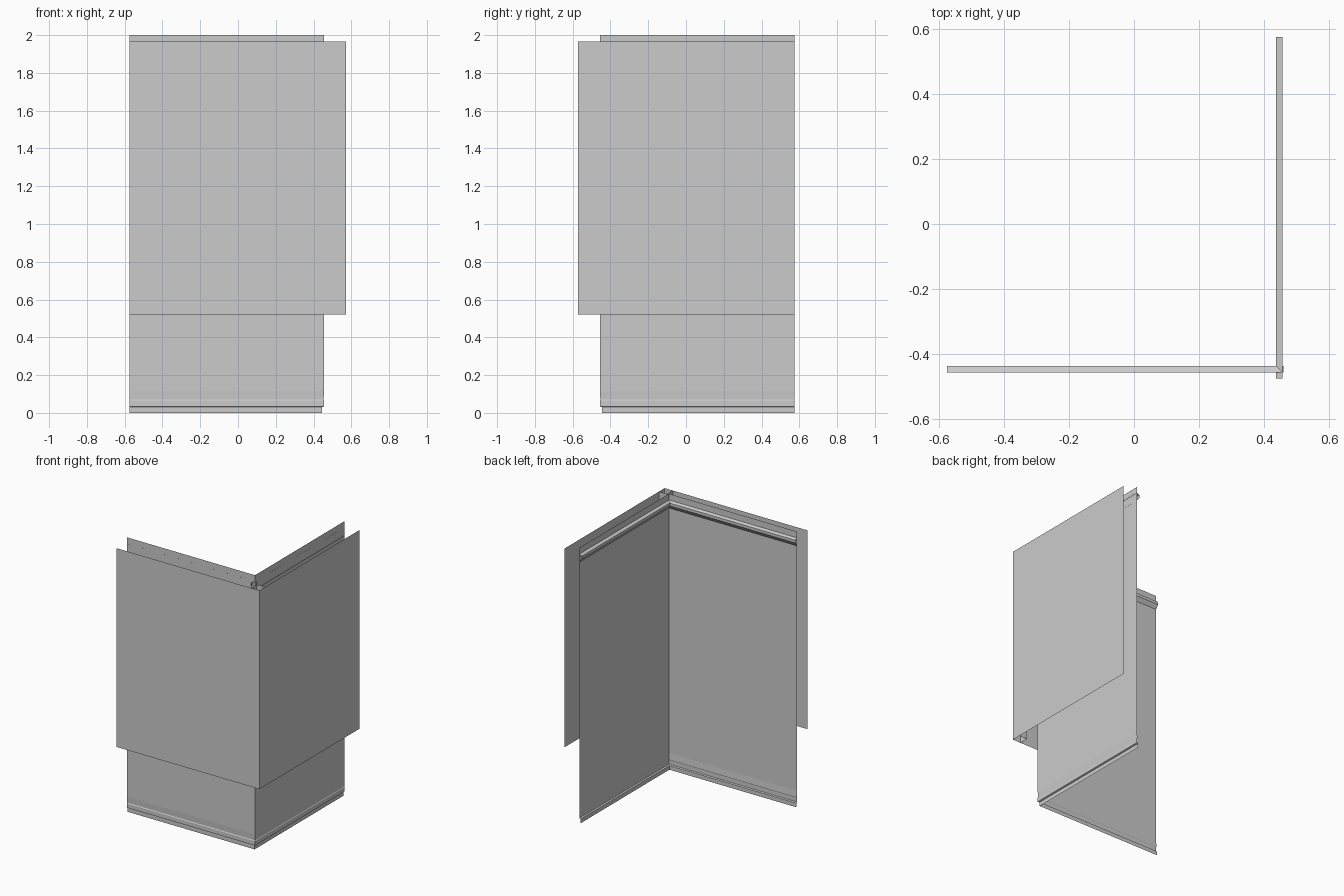
import bpy
import bmesh

cube = bpy.data.objects.get("Cube")
if cube:
    bpy.data.objects.remove(cube, do_unlink=True)

# One grey sheet-metal finish
grey = bpy.data.materials.new("sheet_grey")
grey.use_nodes = True
COLOUR = (0.6, 0.6, 0.6, 1)
grey.diffuse_color = COLOUR
grey.node_tree.nodes["Principled BSDF"].inputs["Base Color"].default_value = COLOUR

END = -0.575          # free end of each wing
INNER = 0.456         # distance of the inner sheet from the centre
OUTER = 0.573         # distance of the outer cladding from the centre
LOW, HIGH = 0.52, 1.965
TRIM = 0.507          # inner edge of the corner trim


def finish(name, bm):
    mesh = bpy.data.meshes.new(name)
    bm.to_mesh(mesh)
    bm.free()
    mesh.materials.append(grey)
    obj = bpy.data.objects.new(name, mesh)
    bpy.context.collection.objects.link(obj)
    return obj


def wing_sheet(name, profile, corner_end=None):
    """Sweep a (distance, height) profile along both wings of the corner.
    Without corner_end the sheets are mitred together."""
    for side in ("front", "right"):
        bm = bmesh.new()
        rows = []
        for d, z in profile:
            stop = d if corner_end is None else corner_end[side]
            pair = []
            for t in (END, stop):
                spot = (t, -d, z) if side == "front" else (d, -t, z)
                pair.append(bm.verts.new(spot))
            rows.append(pair)
        for (a, b), (c, d) in zip(rows, rows[1:]):
            bm.faces.new((a, b, d, c) if side == "front" else (b, a, c, d))
        finish(f"{side}_{name}", bm)


# Inner wall sheets with a shallow crease and a set-back bottom lip
wing_sheet("inner_wall", [
    (0.446, 0), (0.446, 0.03), (INNER, 0.034), (INNER, 0.065),
    (0.453, 0.07), (INNER, 0.115), (INNER, 2),
])

# Hooked rails near the top, running through the corner
wing_sheet("top_rail", [
    (INNER + 0.001, 1.895), (0.436, 1.925), (0.436, 1.945), (INNER + 0.001, 1.955),
], {"front": 0.46, "right": 0.475})

# Outer cladding panels
wing_sheet("outer_panel", [(OUTER, LOW), (OUTER, HIGH)],
           {"front": TRIM, "right": TRIM})

# Square corner trim, open at both ends
bm = bmesh.new()
corners = [(TRIM, -OUTER), (OUTER, -OUTER), (OUTER, -TRIM), (TRIM, -TRIM)]
bottom = [bm.verts.new((x, y, LOW)) for x, y in corners]
top = [bm.verts.new((x, y, HIGH)) for x, y in corners]
for i in range(len(corners)):
    j = (i + 1) % len(corners)
    bm.faces.new((bottom[i], bottom[j], top[j], top[i]))
finish("corner_trim", bm)
